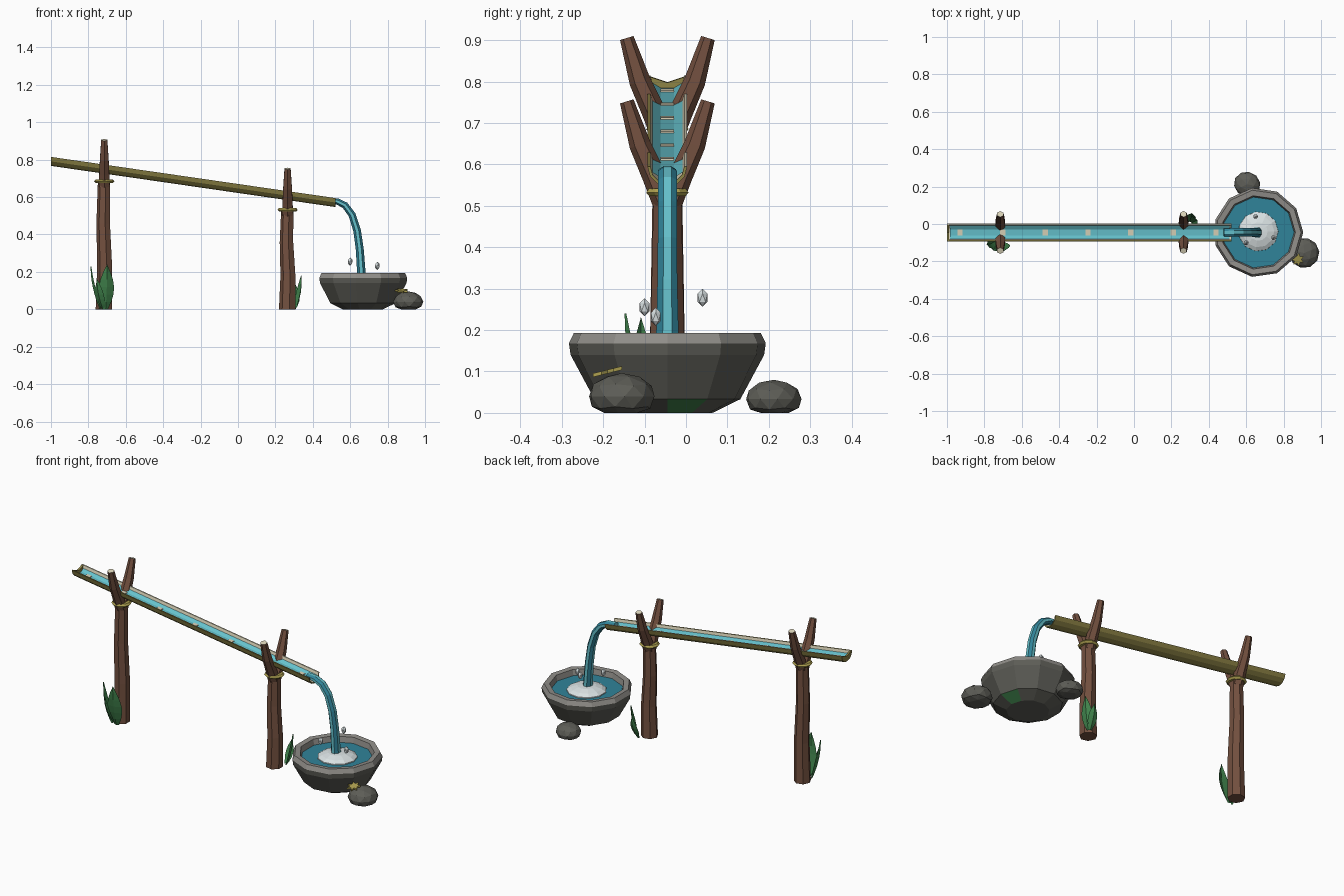
import bpy, bmesh
from math import sin, cos, pi, radians
from mathutils import Vector, Matrix

cube = bpy.data.objects.get("Cube")
if cube:
    bpy.data.objects.remove(cube, do_unlink=True)


def material(name, r, g, b):
    m = bpy.data.materials.new(name)
    m.use_nodes = True
    m.diffuse_color = (r, g, b, 1)
    bsdf = next(n for n in m.node_tree.nodes if n.type == 'BSDF_PRINCIPLED')
    bsdf.inputs["Base Color"].default_value = (r, g, b, 1)
    bsdf.inputs["Roughness"].default_value = 0.8
    return m


BARK = material("bark_brown", 0.17, 0.08, 0.05)
BAMBOO = material("bamboo_olive", 0.27, 0.23, 0.06)
CREAM = material("cut_wood_cream", 0.70, 0.65, 0.48)
ROPE = material("rope_yellow", 0.42, 0.35, 0.08)
WATER = material("water_light", 0.13, 0.53, 0.60)
DEEP = material("water_deep", 0.03, 0.23, 0.32)
FOAM = material("foam_white", 0.70, 0.76, 0.77)
STONE = material("stone_grey", 0.11, 0.11, 0.095)
RIM = material("rim_grey", 0.28, 0.27, 0.25)
LEAF = material("leaf_green", 0.05, 0.22, 0.07)

CY = -0.045      # centre line of the whole fountain
BX = 0.665       # basin centre


def finish(name, bm, mats):
    bmesh.ops.recalc_face_normals(bm, faces=bm.faces)
    me = bpy.data.meshes.new(name)
    bm.to_mesh(me)
    bm.free()
    for m in mats:
        me.materials.append(m)
    ob = bpy.data.objects.new(name, me)
    bpy.context.collection.objects.link(ob)
    return ob


def loft(name, rings, mats, rule=None, closed=True, caps=(0, 0)):
    """Skin rings of points; rule(row, column) picks the material, caps give end materials."""
    bm = bmesh.new()
    vs = [[bm.verts.new(p) for p in ring] for ring in rings]
    n = len(rings[0])
    for i in range(len(vs) - 1):
        for k in range(n if closed else n - 1):
            j = (k + 1) % n
            f = bm.faces.new((vs[i][k], vs[i][j], vs[i + 1][j], vs[i + 1][k]))
            f.material_index = rule(i, k) if rule else 0
    if closed:
        for ring, c in ((vs[0], caps[0]), (vs[-1], caps[1])):
            if c is not None:
                bm.faces.new(ring).material_index = c
    return finish(name, bm, mats)


def tube(name, path, radii, sides, axis, mats, **kw):
    """Tube along a planar path; axis is the direction square to that plane."""
    pts = [Vector(p) for p in path]
    axis = Vector(axis)
    rings = []
    for i, p in enumerate(pts):
        t = (pts[min(i + 1, len(pts) - 1)] - pts[max(i - 1, 0)]).normalized()
        up = t.cross(axis)
        a, b = radii[i]
        rings.append([p + axis * a * cos(w) + up * b * sin(w)
                      for w in (2 * pi * (k + 0.5) / sides for k in range(sides))])
    return loft(name, rings, mats, **kw)


def lathe(name, profile, sides, cx, cy, mats, **kw):
    rings = [[(cx + r * cos(2 * pi * k / sides), cy + r * sin(2 * pi * k / sides), z)
              for k in range(sides)] for r, z in profile]
    return loft(name, rings, mats, **kw)


def blob(name, loc, scale, mat, level=2, floor=None, turn=0):
    bm = bmesh.new()
    bmesh.ops.create_icosphere(bm, subdivisions=level, radius=1)
    bmesh.ops.transform(bm, verts=bm.verts, matrix=Matrix.Translation(loc)
                        @ Matrix.Rotation(turn, 4, 'Z') @ Matrix.Diagonal((*scale, 1)))
    if floor is not None:
        for v in bm.verts:
            v.co.z = max(v.co.z, floor)
    return finish(name, bm, [mat])


# Forked posts with rope bindings
def post(name, x, top):
    dx = (0, 0.004, -0.004, 0)
    tube(name + "_trunk",
         [(x + dx[i], CY, top * i / 3) for i in range(4)],
         [(r, r) for r in (0.046, 0.042, 0.038, 0.034)], 7, (1, 0, 0), [BARK])
    for side, tag in ((-1, "front"), (1, "back")):
        tube(f"{name}_{tag}_prong",
             [(x, CY + side * y, top + z) for y, z in
              ((0.006, -0.03), (0.032, 0.035), (0.066, 0.11), (0.098, 0.215))],
             [(0.034, 0.030), (0.031, 0.029), (0.027, 0.026), (0.019, 0.017)],
             6, (1, 0, 0), [BARK, CREAM], caps=(0, 1))
    lathe(name + "_rope", [(0.034, top - 0.014), (0.046, top - 0.014), (0.054, top - 0.005),
                           (0.046, top + 0.005), (0.034, top + 0.005)],
          10, x, CY, [ROPE])


post("upper_post", -0.715, 0.69)
post("lower_post", 0.265, 0.537)


# Sloping half-pipe trough
def along(x, y, z):
    return (x, CY + y, 0.67 - 0.1447 * x + z)


ARC = 6
outer = [(0.048 * cos(pi + pi * k / ARC), 0.048 * sin(pi + pi * k / ARC)) for k in range(ARC + 1)]
inner = [(y * 0.85, z * 0.85) for y, z in reversed(outer)]
loft("trough", [[along(x, y, z) for y, z in outer + inner] for x in (-1, 0.52)],
     [BAMBOO, CREAM], rule=lambda i, k: int(ARC <= k <= 2 * ARC))
loft("trough_end_wall", [[along(x, y, z) for y, z in outer[:-1] + [outer[-1], (0, -0.016)]]
                         for x in (-0.999, -0.988)], [BAMBOO])

# Water running in the trough, with node plates showing through
loft("trough_water", [[along(x, y, z) for y, z in
                       ((-0.036, -0.016), (-0.016, -0.028), (0.016, -0.028), (0.036, -0.016))]
                      for x in (-0.985, 0.51)], [WATER], closed=False)
for i in range(7):
    nx = -0.93 + 0.228 * i
    loft(f"bamboo_node_{i + 1}",
         [[along(x, y, z) for y, z in ((-0.018, -0.036), (0.018, -0.036),
                                       (0.016, -0.024), (-0.016, -0.024))]
          for x in (nx - 0.014, nx + 0.014)], [CREAM])

# Falling stream
tube("falling_stream",
     [(x, CY, z) for x, z in ((0.48, 0.583), (0.53, 0.577), (0.572, 0.556), (0.61, 0.505),
                              (0.637, 0.42), (0.651, 0.32), (0.662, 0.16))],
     [(0.022, 0.014), (0.025, 0.018), (0.025, 0.020), (0.025, 0.021),
      (0.025, 0.022), (0.026, 0.023), (0.030, 0.025)],
     8, (0, 1, 0), [WATER, DEEP], rule=lambda i, k: (k + 1) % 2)

# Stone basin, with a mossy facet low on one side
lathe("basin", [(0.11, 0), (0.178, 0.033), (0.236, 0.14), (0.24, 0.168), (0.228, 0.193),
                (0.198, 0.19), (0.186, 0.13)], 11, BX, CY, [STONE, RIM, LEAF],
      rule=lambda i, k: 2 if (i, k) == (0, 0) else int(i > 2))
lathe("basin_water", [(0.191, 0.14), (0.191, 0.158)], 11, BX, CY, [DEEP])
lathe("foam_mound", [(0.108, 0.15), (0.106, 0.163), (0.085, 0.176), (0.05, 0.187), (0.015, 0.19)],
      11, BX, CY + 0.005, [FOAM])

# Splash drops
for i, p in enumerate(((0.60, -0.1, 0.255), (0.745, -0.073, 0.232), (0.65, 0.04, 0.278))):
    blob(f"splash_drop_{i + 1}", p, (0.014, 0.014, 0.022), FOAM, level=1)

# Rocks beside the basin
blob("front_rock", (0.91, -0.155, 0.04), (0.081, 0.081, 0.056), STONE, floor=0, turn=0.4)
blob("back_rock", (0.605, 0.212, 0.033), (0.067, 0.072, 0.047), STONE, floor=0, turn=1.1)

# Star-shaped lichen on the front rock
star = [(0.036 if k % 2 else 0.02) for k in range(14)]
loft("lichen", [[(0.875 + r * cos(pi * k / 7), -0.19 + r * sin(pi * k / 7),
                  z + 0.25 * r * sin(pi * k / 7)) for k, r in enumerate(star)]
                for z in (0.095, 0.104)], [ROPE])


# Curved leaves at the foot of each post
def leaf(name, x, y, turn, lean, height, width):
    d = Vector((cos(radians(turn)), sin(radians(turn)), 0))
    side = Vector((-d.y, d.x, 0))
    rows = []
    for i in range(7):
        t = i / 6
        p = Vector((x, y, height * t)) + d * lean * (1 - (1 - t) ** 2)
        w = width * max(sin(pi * (0.1 + 0.9 * t)), 0.01)
        rows.append([p - side * w - d * 0.2 * w, p + d * 0.004, p + side * w - d * 0.2 * w])
    loft(name, rows, [LEAF], closed=False)


leaf("upper_leaf_side", -0.735, -0.10, 190, 0.05, 0.23, 0.026)
leaf("upper_leaf_front", -0.708, -0.10, -80, 0.045, 0.24, 0.042)
leaf("upper_leaf_small", -0.72, -0.095, -125, 0.055, 0.16, 0.028)
leaf("lower_leaf_side", 0.305, 0.005, 25, 0.035, 0.18, 0.030)
leaf("lower_leaf_back", 0.30, 0.01, 80, 0.045, 0.13, 0.026)
